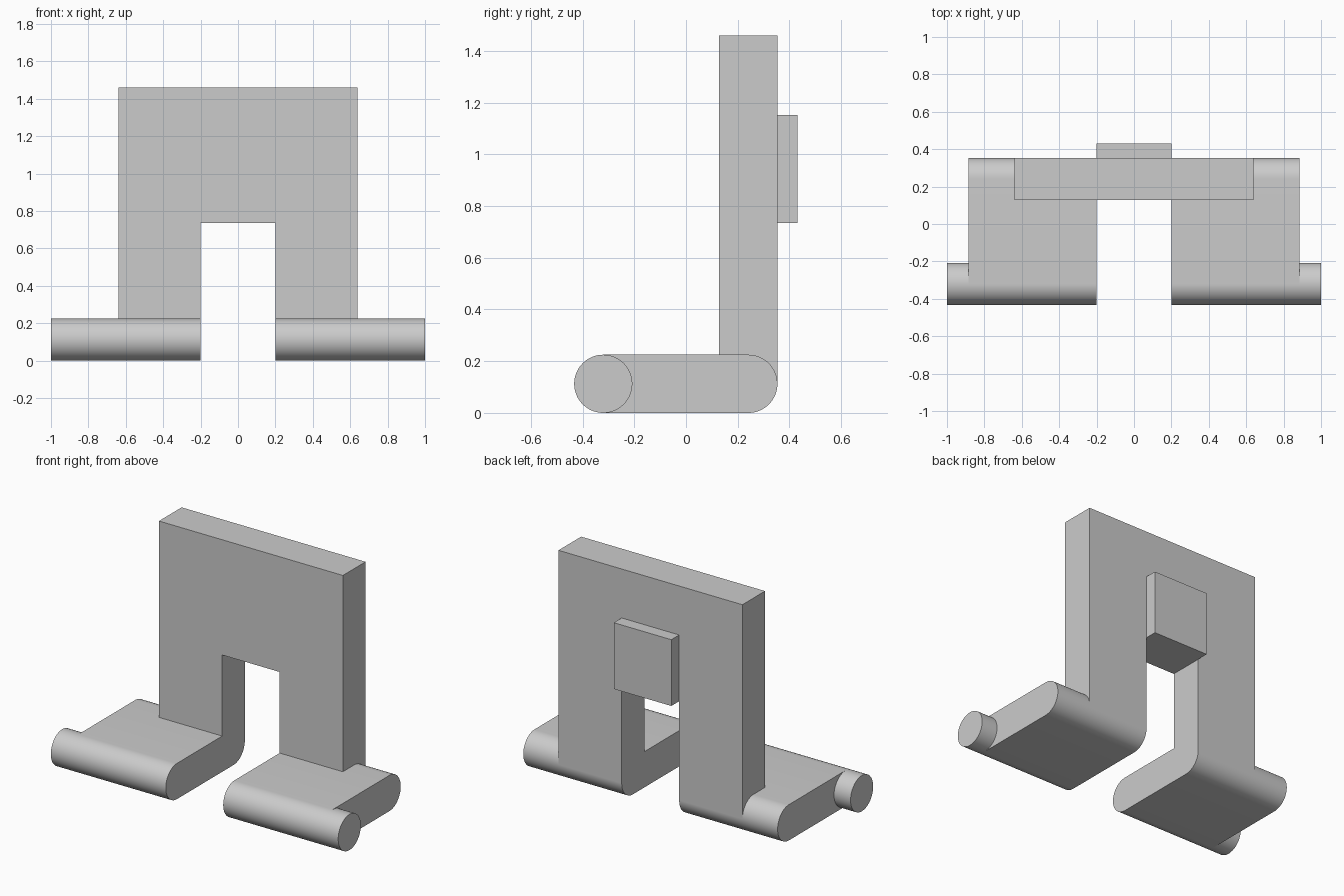
import bpy, bmesh, math
from mathutils import Vector

if "Cube" in bpy.data.objects:
    bpy.data.objects.remove(bpy.data.objects["Cube"])

R = 0.1125           # radius of the rounded foot edges
FRONT, BACK = -0.32, 0.241   # centres of the foot's rounded edges
GAP = 0.2            # half width of the opening

grey = bpy.data.materials.new("light grey")
grey.diffuse_color = (0.6, 0.6, 0.6, 1)
grey.use_nodes = True
grey.node_tree.nodes["Principled BSDF"].inputs["Base Color"].default_value = grey.diffuse_color


def prism(name, outline, offset, smooth=False):
    """Extrude a closed outline of 3D points along an offset."""
    bm = bmesh.new()
    face = bm.faces.new([bm.verts.new(p) for p in outline])
    ext = bmesh.ops.extrude_face_region(bm, geom=[face], use_keep_orig=True)
    verts = [g for g in ext["geom"] if isinstance(g, bmesh.types.BMVert)]
    bmesh.ops.translate(bm, verts=verts, vec=Vector(offset))
    bmesh.ops.recalc_face_normals(bm, faces=bm.faces)
    me = bpy.data.meshes.new(name)
    bm.to_mesh(me)
    bm.free()
    me.materials.append(grey)
    ob = bpy.data.objects.new(name, me)
    bpy.context.collection.objects.link(ob)
    if smooth:
        bpy.ops.object.select_all(action='DESELECT')
        ob.select_set(True)
        bpy.context.view_layer.objects.active = ob
        bpy.ops.object.shade_smooth_by_angle(angle=math.radians(30))
    return ob


def arc(x, cy, start, sweep, n):
    """Points of an arc of radius R in the plane of a given x."""
    return [(x, cy + R * math.cos(start + sweep * i / n),
             R + R * math.sin(start + sweep * i / n)) for i in range(n + 1)]


# Upright arch-shaped back
arch = [(-0.64, R), (-0.64, 1.46), (0.64, 1.46), (0.64, R),
        (GAP, R), (GAP, 0.735), (-GAP, 0.735), (-GAP, R)]
prism("upright_back", [(x, BACK + R, z) for x, z in arch], (0, -2 * R, 0))

# Small plate on the rear of the back
plate = [(-GAP, 0.735), (GAP, 0.735), (GAP, 1.152), (-GAP, 1.152)]
prism("rear_plate", [(x, BACK + R, z) for x, z in plate], (0, 0.078, 0))

for side, s in (("left", -1), ("right", 1)):
    # Foot with rounded front and rear edges
    x = s * GAP
    outline = (arc(x, BACK, -math.pi / 2, math.pi, 32)
               + arc(x, FRONT, math.pi / 2, math.pi, 32))
    prism(side + "_foot", outline, (s * 0.685, 0, 0), True)
    # Round pin continuing the front edge outwards
    circle = arc(s * 0.885, FRONT, 0, 2 * math.pi, 64)[:-1]
    prism(side + "_pin", circle, (s * 0.115, 0, 0), True)
